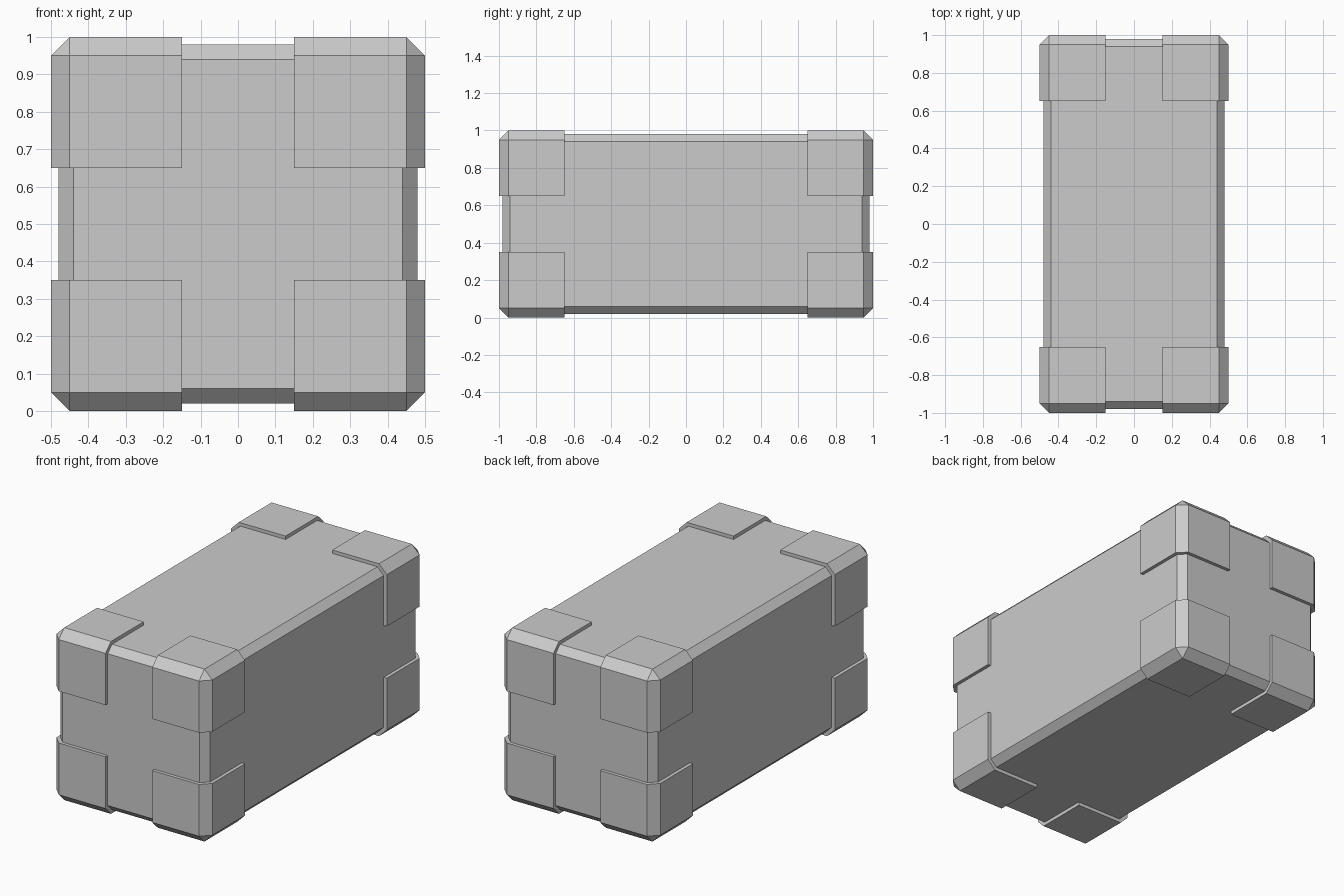
import bpy, bmesh
from mathutils import Vector

if "Cube" in bpy.data.objects:
    bpy.data.objects.remove(bpy.data.objects["Cube"])


def chamfered_box(name, lo, hi, width, corner_only=False):
    """Box between two corners (relative to the crate centre) with chamfered edges."""
    lo, hi = Vector(lo), Vector(hi)
    bm = bmesh.new()
    bmesh.ops.create_cube(bm, size=1)
    for v in bm.verts:
        v.co = (lo + hi) / 2 + v.co * (hi - lo)
    edges = bm.edges[:]
    if corner_only:
        # only the three edges that meet at the outer corner
        edges = [e for e in edges if any((v.co - hi).length < 1e-5 for v in e.verts)]
    bmesh.ops.bevel(bm, geom=edges, offset=width, offset_type='OFFSET',
                    segments=1, affect='EDGES', profile=0.5)
    bmesh.ops.recalc_face_normals(bm, faces=bm.faces)
    mesh = bpy.data.meshes.new(name)
    bm.to_mesh(mesh)
    bm.free()
    obj = bpy.data.objects.new(name, mesh)
    obj.location = (0, 0, 0.5)
    bpy.context.collection.objects.link(obj)
    return obj


# Crate body
chamfered_box("crate_body", (-0.48, -0.98, -0.48), (0.48, 0.98, 0.48), 0.04)

# Corner guard, mirrored to all eight corners
guards = chamfered_box("corner_guards", (0.15, 0.65, 0.15), (0.5, 1.0, 0.5), 0.05, True)
mirror = guards.modifiers.new("mirror", 'MIRROR')
mirror.use_axis = (True, True, True)
mirror.use_mirror_merge = False
